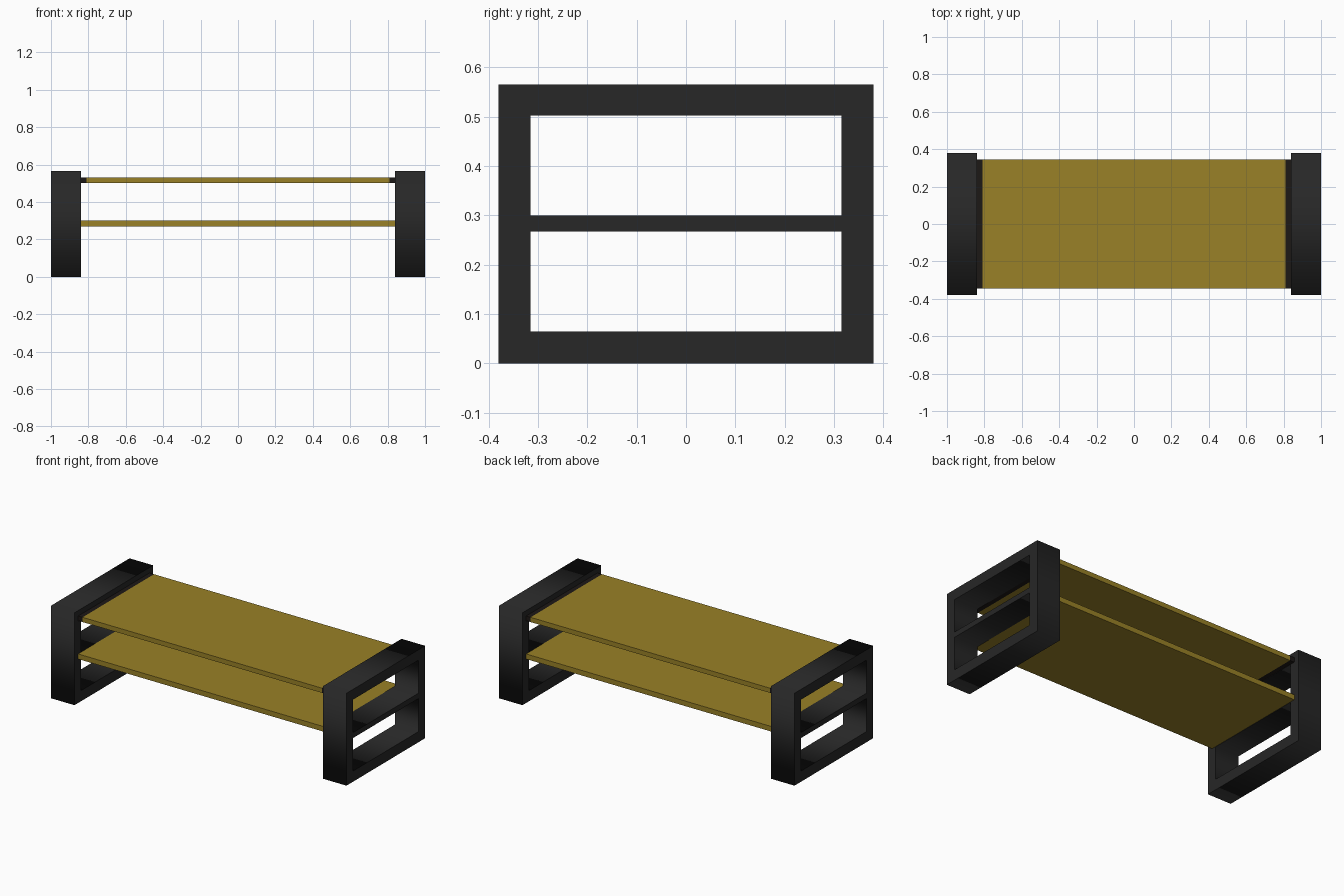
import bpy
from math import pi

if "Cube" in bpy.data.objects:
    bpy.data.objects.remove(bpy.data.objects["Cube"])


def material(name, rgb):
    mat = bpy.data.materials.new(name)
    mat.diffuse_color = (*rgb, 1)
    mat.use_nodes = True
    mat.node_tree.nodes["Principled BSDF"].inputs["Base Color"].default_value = mat.diffuse_color
    return mat


black = material("black_metal", (0.02, 0.02, 0.02))
dark = material("dark_strip", (0.012, 0.009, 0.008))
gold = material("golden_wood", (0.32, 0.22, 0.02))


def box(name, x, y, z, mat):
    """Box from (min, max) ranges."""
    bpy.ops.mesh.primitive_cube_add(size=1, location=[sum(r) / 2 for r in (x, y, z)])
    ob = bpy.context.object
    ob.name = name
    ob.scale = [r[1] - r[0] for r in (x, y, z)]
    bpy.ops.object.transform_apply(location=False, rotation=False, scale=True)
    ob.data.materials.append(mat)
    return ob


def frame(name, x):
    """Rectangular end frame with two openings, extruded along x."""
    curve = bpy.data.curves.new(name, 'CURVE')
    curve.dimensions = '2D'
    curve.fill_mode = 'BOTH'
    curve.extrude = 0.08
    for w, z0, z1 in ((0.38, 0, 0.565), (0.315, 0.065, 0.267), (0.315, 0.3, 0.502)):
        spline = curve.splines.new('POLY')
        spline.points.add(3)
        for p, (py, pz) in zip(spline.points, ((-w, z0), (w, z0), (w, z1), (-w, z1))):
            p.co = (py, pz, 0, 1)
        spline.use_cyclic_u = True
    curve.materials.append(black)
    ob = bpy.data.objects.new(name, curve)
    ob.location.x = x
    ob.rotation_euler = (pi / 2, 0, pi / 2)
    bpy.context.collection.objects.link(ob)


# End frames and the dark strips that carry the top board
for side, s in (("left", -1), ("right", 1)):
    frame(side + "_end_frame", s * 0.92)
    box(side + "_top_strip", sorted((s * 0.81, s * 0.84)), (-0.345, 0.345), (0.503, 0.532), dark)

# Boards
box("top_board", (-0.81, 0.81), (-0.345, 0.345), (0.503, 0.532), gold)
box("lower_shelf", (-0.84, 0.84), (-0.345, 0.345), (0.269, 0.3), gold)
